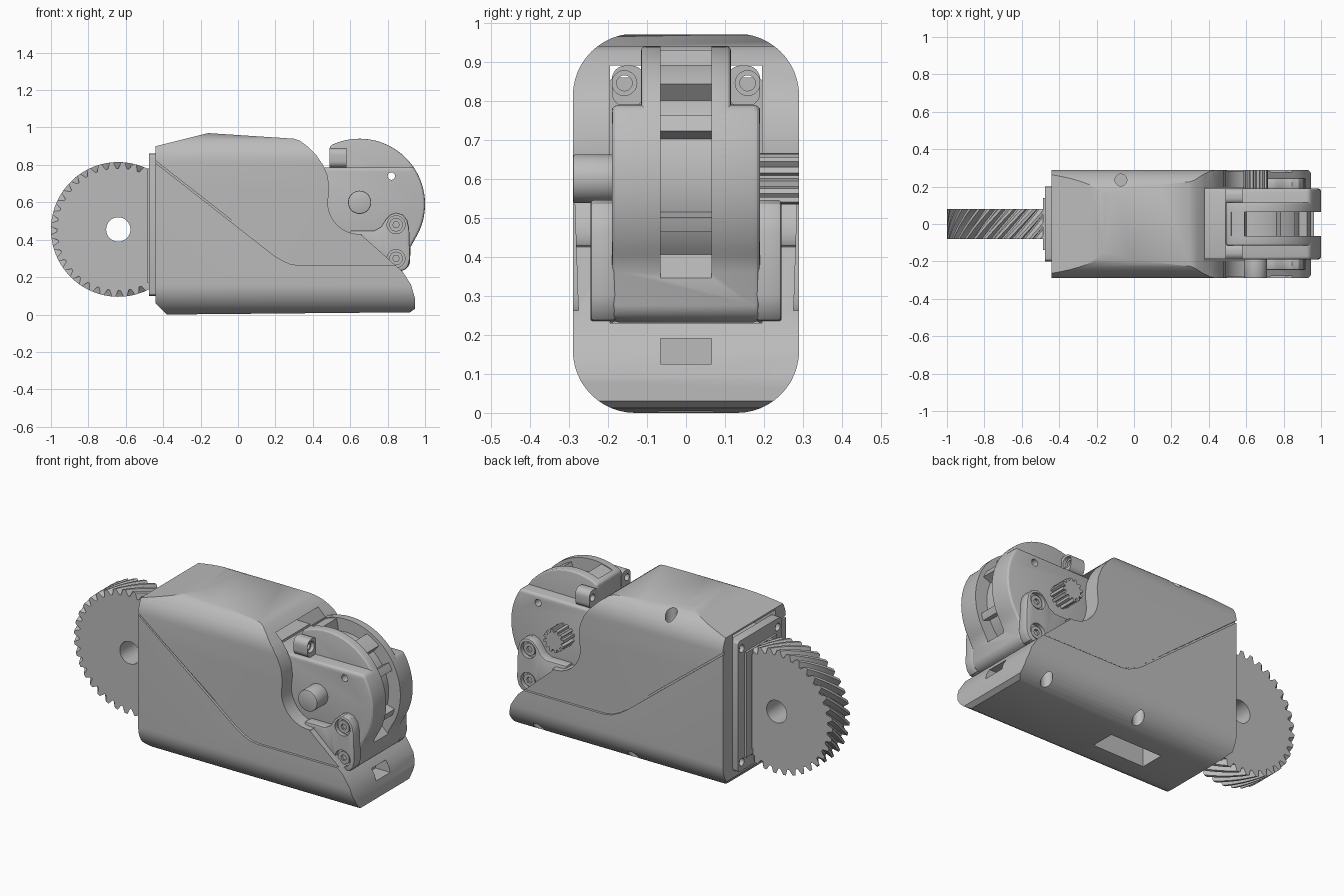
import bpy, bmesh
from math import sin, cos, pi, radians

if "Cube" in bpy.data.objects:
    bpy.data.objects.remove(bpy.data.objects["Cube"])

grey = bpy.data.materials.new("plain grey")
grey.use_nodes = True
grey.diffuse_color = (0.5, 0.5, 0.5, 1)
grey.node_tree.nodes["Principled BSDF"].inputs["Base Color"].default_value = (0.5, 0.5, 0.5, 1)


def arc(cx, cz, r, start, end, n=12):
    angles = [radians(start + (end - start) * i / n) for i in range(n + 1)]
    return [(cx + r * cos(a), cz + r * sin(a)) for a in angles]


def circle(cx, cz, r, n=32):
    return arc(cx, cz, r, 0, 360, n)[:-1]


def rounded_rect(x0, x1, z0, z1, r, n=12):
    return (arc(x1 - r, z1 - r, r, 0, 90, n) + arc(x0 + r, z1 - r, r, 90, 180, n)
            + arc(x0 + r, z0 + r, r, 180, 270, n) + arc(x1 - r, z0 + r, r, 270, 360, n))


def rect(x0, x1, z0, z1):
    return [(x0, z0), (x1, z0), (x1, z1), (x0, z1)]


def place(p, t, axis):
    return {"x": (t, p[0], p[1]), "y": (p[0], t, p[1]), "z": (p[0], p[1], t)}[axis]


def make(name, layers, axis):
    """Join equal outlines, given as (points, position along axis), into a closed solid."""
    bm = bmesh.new()
    rings = [[bm.verts.new(place(p, t, axis)) for p in pts] for pts, t in layers]
    n = len(rings[0])
    for low, high in zip(rings, rings[1:]):
        for i in range(n):
            j = (i + 1) % n
            bm.faces.new((low[i], low[j], high[j], high[i]))
    bm.faces.new(rings[0])
    bm.faces.new(rings[-1])
    bmesh.ops.recalc_face_normals(bm, faces=bm.faces)
    mesh = bpy.data.meshes.new(name)
    bm.to_mesh(mesh)
    bm.free()
    mesh.materials.append(grey)
    obj = bpy.data.objects.new(name, mesh)
    bpy.context.collection.objects.link(obj)
    return obj


def prism(name, pts, a, b, axis="y"):
    return make(name, [(pts, a), (pts, b)], axis)


def bake(obj):
    deps = bpy.context.evaluated_depsgraph_get()
    mesh = bpy.data.meshes.new_from_object(obj.evaluated_get(deps))
    obj.modifiers.clear()
    obj.data = mesh


def cut(obj, tool, op="DIFFERENCE"):
    mod = obj.modifiers.new("cut", "BOOLEAN")
    mod.operation, mod.solver, mod.object = op, "EXACT", tool
    bake(obj)
    bpy.data.objects.remove(tool)


def bevel(obj, width, segments=3):
    mod = obj.modifiers.new("bevel", "BEVEL")
    mod.width, mod.segments, mod.limit_method = width, segments, "ANGLE"
    mod.angle_limit = radians(40)
    bake(obj)


def cutter(pts, a, b, axis="y"):
    return prism("cutter", pts, a, b, axis)


# Housing: side profile intersected with a rounded section
profile = ([(-.38, 0), (.92, .012), (.945, .03), (.945, .09), (.925, .16), (.88, .23), (.66, .425)]
           + arc(.65, .60, .17, 275, 180, 10)
           + [(.488, .67), (.48, .74), (.455, .80), (.42, .85), (.37, .90), (.33, .93), (.30, .94),
              (-.16, .97), (-.44, .90), (-.44, .06)])
housing = prism("housing", profile, -.4, .4)
cut(housing, cutter(rounded_rect(-.29, .29, 0, .972, .16), -.6, 1.1, "x"), "INTERSECT")
cut(housing, cutter(rect(-.195, .195, .23, .89), -.6, 1.1, "x"))

# Upper side panels slope inward slightly down to the seam
seam = [(-.5, .857), (.18, .325), (.23, .292), (.28, .27), (.33, .262), (1, .262), (1, .7), (-.5, .9)]
for side in (-1, 1):
    panel = cutter(seam, side * .28, side * .5)
    for v in panel.data.vertices:
        if abs(v.co.y) < .4:
            v.co.y = side * (.276 + (v.co.z - .26) * .033)
    cut(housing, panel)
    groove = seam[:6]
    strip = groove + [(x, z + .012) for x, z in reversed(groove)]
    cut(housing, cutter(strip, side * .276, side * .4))

# Housing openings: bottom window, lip pocket and screw holes
cut(housing, cutter(rect(-.12, .21, -.07, .07), -.1, .25, "z"))
cut(housing, cutter(rect(-.065, .065, .125, .19), .84, 1.1, "x"))
for x, low, high in ((.17, -.1, .12), (.78, -.1, .12), (-.07, .85, 1.1)):
    cut(housing, cutter(circle(x, .235, .032, 20), low, high, "z"))

# Block inside the housing
prism("inner_block", rect(-.43, .33, .22, .78), -.19, .19)

# End plates where the gear enters
plate = prism("end_plate", rounded_rect(-.2, .2, .10, .86, .02, 3), -.475, -.42, "x")
for y in (-.165, .165):
    for z in (.15, .81):
        cut(plate, cutter(circle(y, z, .022, 16), -.6, -.45, "x"))
frame = prism("gear_frame", rect(-.14, .14, .17, .78), -.487, -.46, "x")
cut(frame, cutter(rect(-.09, .09, .2, .75), -.6, -.47, "x"))

# Helical gear
TEETH = 36


def gear_outline(twist):
    pts = []
    for i in range(TEETH):
        for f, r in ((0, .327), (.2, .327), (.36, .347), (.45, .36), (.75, .36), (.84, .347)):
            a = 2 * pi * (i + f) / TEETH - twist
            pts.append((-.64 + r * cos(a), .455 + r * sin(a)))
    return pts


steps = 8
gear = make("helical_gear", [(gear_outline(.42 * i / steps), -.08 + .16 * i / steps)
                             for i in range(steps + 1)], "y")
cut(gear, cutter(circle(-.64, .455, .065), -.2, .2))

# Knuckle: wide lower part and narrower round crest
PX, PZ = .65, .59
rim = arc(PX, PZ, .35, 34.8, -32, 24)
wide = prism("knuckle_body", rim + [(.922, .36), (.92, .275), (.905, .245), (.87, .232),
                                    (.50, .232), (.34, .45), (.34, .785)], -.19, .19)
bevel(wide, .018)
crest = prism("knuckle_crest", arc(PX, PZ, .35, -20, 117, 40) + [(.49, .70), (.60, .50)], -.115, .115)
bevel(crest, .012)

# Central channel and the small cross hole
channel = arc(PX, PZ, .40, -42, 112, 40) + arc(PX, PZ, .275, 112, -42, 40)
for part in (wide, crest):
    cut(part, cutter(channel, -.065, .065))
    cut(part, cutter(circle(.82, .74, .02, 20), -.4, .4))

# Ribs crossing the channel
for name, a, b, r in (("lower_rib", -23, -16, .325), ("middle_rib", 24, 32, .325),
                      ("upper_rib", 50, 66, .33), ("top_rib", 100, 112, .345)):
    prism(name, arc(PX, PZ, r, a, b, 6) + arc(PX, PZ, .26, b, a, 6), -.07, .07)

for side, label in ((-1, "right"), (1, "left")):
    # Drilled ear beside the crest
    y0, y1 = sorted((side * .105, side * .19))
    ear_shape = rounded_rect(y0, y1, .785, .89, .035, 6)
    ear = prism(label + "_ear", ear_shape, .49, .58, "x")
    cut(ear, cutter(circle(side * .158, .845, .02, 20), .4, .7, "x"))
    cut(ear, cutter(circle(side * .158, .845, .032, 20), .56, .7, "x"))

    # Cover with two screws
    outline = [(.60, .45), (.73, .45), (.765, .47), (.79, .51), (.815, .535), (.845, .545),
               (.88, .535), (.905, .505), (.915, .46), (.92, .30), (.91, .26), (.89, .238),
               (.86, .232), (.80, .232), (.60, .40)]
    cover = prism(label + "_cover", outline, side * .18, side * .245)
    bevel(cover, .008, 2)
    for z in (.30, .48):
        cut(cover, cutter(circle(.845, z, .048), side * .222, side * .4))
        prism(label + "_screw", circle(.845, z, .036), side * .19, side * .235)
        screw = bpy.context.collection.objects[-1]
        cut(screw, cutter(circle(.845, z, .018, 6), side * .212, side * .4))

# Pivot: plain pin on one side, splined shaft on the other
pin = prism("pivot_pin", circle(PX, .60, .062, 40), -.29, -.15)
bevel(pin, .006, 2)
spline = []
for i in range(12):
    for f, r in ((0, .05), (.3, .05), (.42, .066), (.85, .066)):
        a = 2 * pi * (i + f) / 12
        spline.append((PX + r * cos(a), .60 + r * sin(a)))
prism("splined_shaft", spline, .15, .29)

# Smooth curved surfaces, keep edges crisp
for obj in bpy.context.collection.objects:
    if obj.type == "MESH":
        with bpy.context.temp_override(object=obj, active_object=obj, selected_objects=[obj],
                                       selected_editable_objects=[obj]):
            bpy.ops.object.shade_smooth_by_angle(angle=radians(28))
